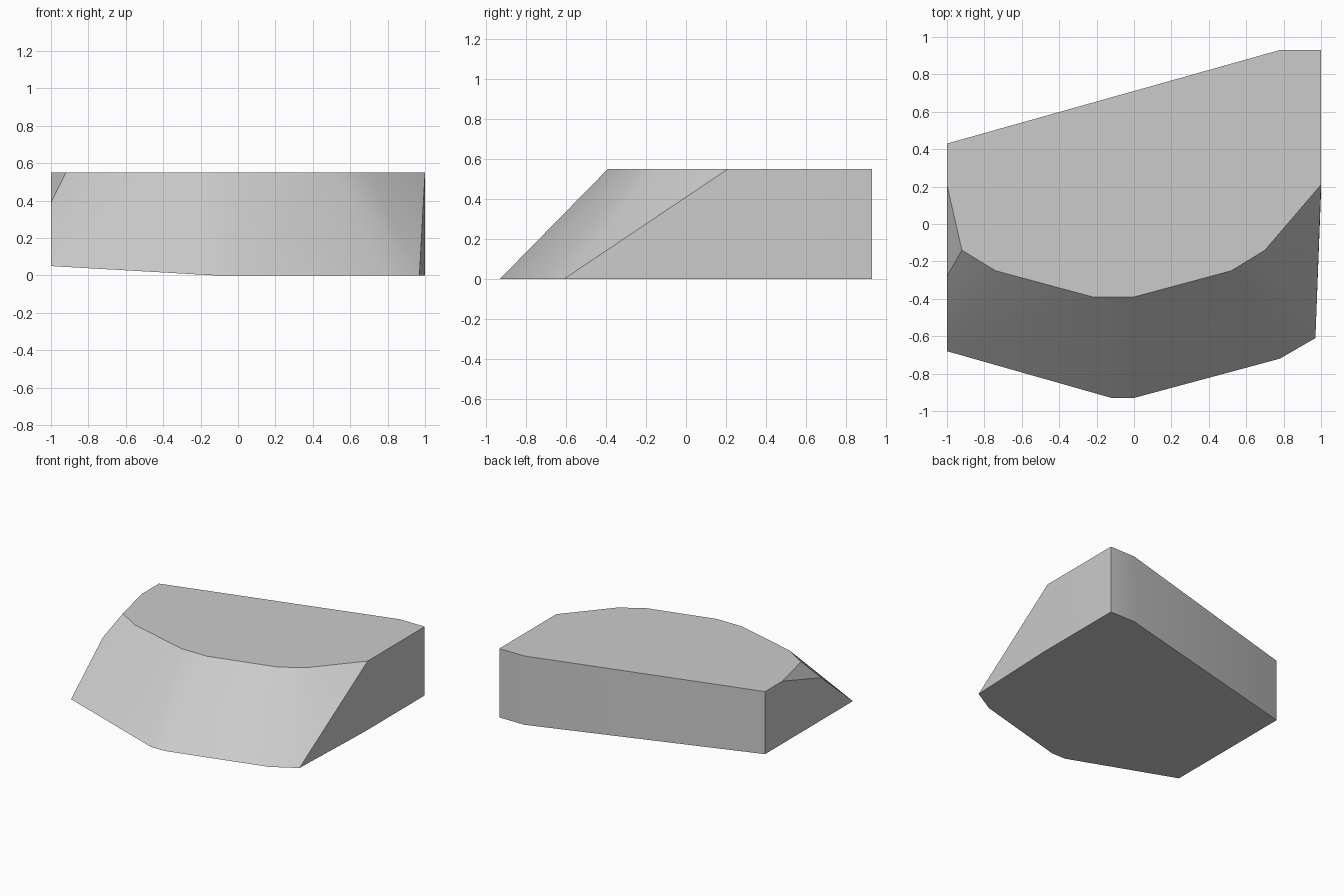
import bpy
import bmesh
import math

HEIGHT = 0.55
LIFT = 0.05  # rise of the underside along the right end

# Remove the default cube
cube = bpy.data.objects.get("Cube")
if cube:
    bpy.data.objects.remove(cube, do_unlink=True)

# Single plain grey colour
grey = bpy.data.materials.new("plain grey")
grey.use_nodes = True
colour = (0.6, 0.6, 0.6, 1)
grey.diffuse_color = colour
grey.node_tree.nodes["Principled BSDF"].inputs["Base Color"].default_value = colour

# Back wall corners, shared by the top and the base
back = [(0.78, 0.93), (1, 0.93)]

# Outline of the flat top, running round the curved front
top = back + [(-1, 0.43), (-1, 0.21), (-0.92, -0.14), (-0.74, -0.25),
              (-0.22, -0.39), (0, -0.39), (0.52, -0.25), (0.70, -0.14), (1, 0.21)]

# Outline of the base, pushed forward so the front slopes
base = back + [(-0.12, -0.93), (0, -0.93), (0.78, -0.72), (0.97, -0.61), (1, 0.17)]

# Raised right end of the base and the lower tip of the corner chip
raised = [(-1, 0.43), (-1, -0.68)]
chip_tip = [(-1, -0.28, 0.39)]


def at_height(outline, z):
    return [(x, y, z) for x, y in outline]


# Sloped block enclosing all the outlines
points = at_height(top, HEIGHT) + at_height(base, 0) + at_height(raised, LIFT) + chip_tip
bm = bmesh.new()
for point in points:
    bm.verts.new(point)
bmesh.ops.convex_hull(bm, input=bm.verts[:])
bmesh.ops.dissolve_limit(bm, angle_limit=math.radians(0.5),
                         verts=bm.verts[:], edges=bm.edges[:])
bmesh.ops.recalc_face_normals(bm, faces=bm.faces[:])

mesh = bpy.data.meshes.new("sloped_block")
bm.to_mesh(mesh)
bm.free()
mesh.materials.append(grey)
block = bpy.data.objects.new("sloped_block", mesh)
bpy.context.collection.objects.link(block)

# Soft bends along the front, crisp outer edges
bpy.ops.object.select_all(action="DESELECT")
block.select_set(True)
bpy.context.view_layer.objects.active = block
bpy.ops.object.shade_smooth_by_angle(angle=math.radians(33))
